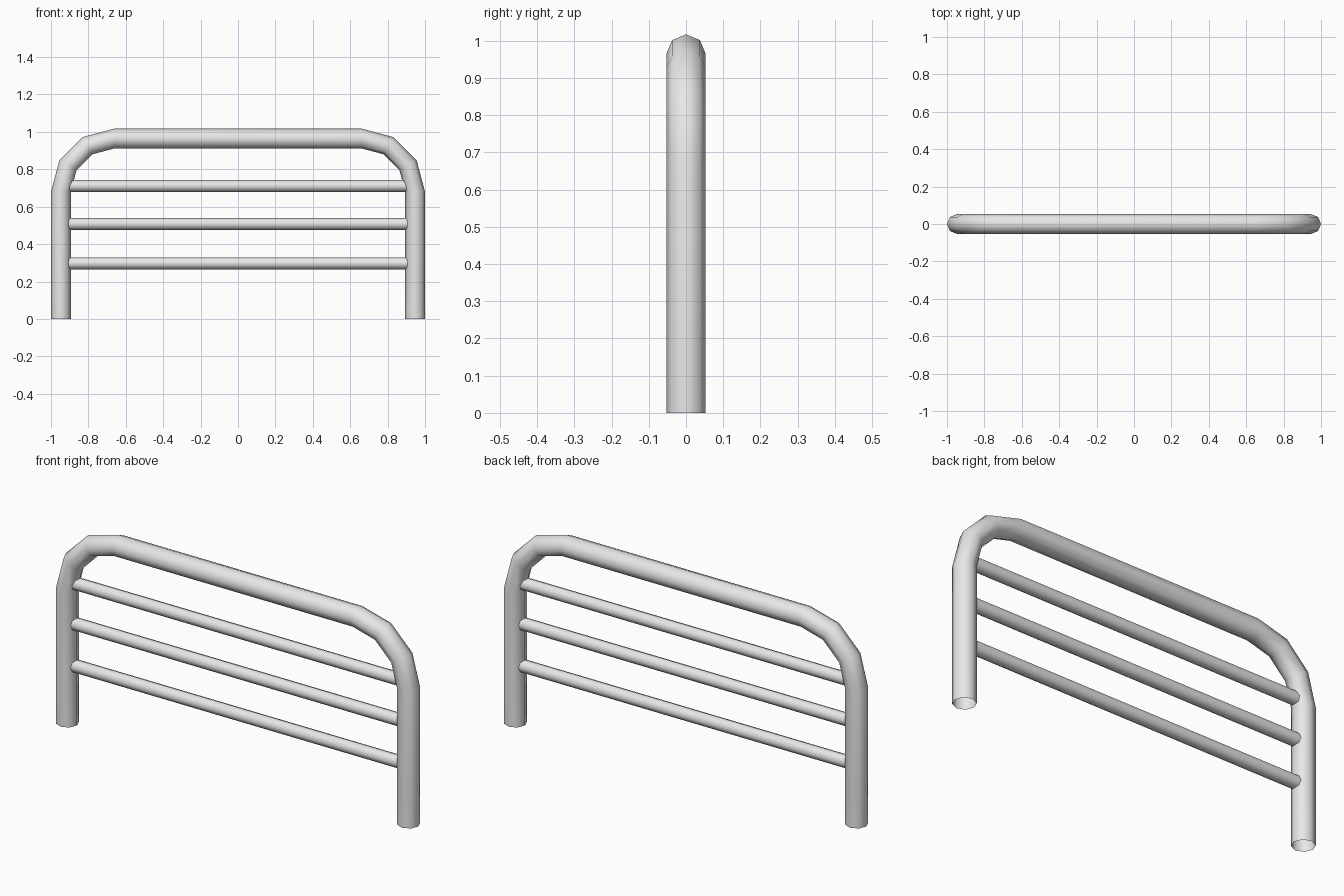
import bpy, bmesh, math
from mathutils import Vector

cube = bpy.data.objects.get("Cube")
if cube:
    bpy.data.objects.remove(cube, do_unlink=True)

SIDES = 8
PIPE_R, RAIL_R = 0.053, 0.032
LEG_X, BEND_R, BEND_Z = 0.947, 0.284, 0.68

# Painted metal
metal = bpy.data.materials.new("light grey metal")
grey = (0.8, 0.8, 0.8, 1)
metal.diffuse_color = grey
metal.use_nodes = True
metal.node_tree.nodes["Principled BSDF"].inputs["Base Color"].default_value = grey


def tube(name, stations, radius):
    """Open tube through (centre, outward normal) stations in the XZ plane."""
    bm = bmesh.new()
    rings = []
    for centre, normal in stations:
        ring = []
        for i in range(SIDES):
            a = math.tau * i / SIDES
            offset = normal * math.cos(a) + Vector((0, 1, 0)) * math.sin(a)
            ring.append(bm.verts.new(centre + offset * radius))
        rings.append(ring)
    for a, b in zip(rings, rings[1:]):
        for i in range(SIDES):
            j = (i + 1) % SIDES
            bm.faces.new((a[i], a[j], b[j], b[i])).smooth = True
    bmesh.ops.recalc_face_normals(bm, faces=bm.faces)
    mesh = bpy.data.meshes.new(name)
    bm.to_mesh(mesh)
    bm.free()
    mesh.materials.append(metal)
    obj = bpy.data.objects.new(name, mesh)
    bpy.context.collection.objects.link(obj)
    return obj


# Bent hoop: leg, quarter bend in three steps, top run, then mirrored
half = [(Vector((-LEG_X, 0, 0)), Vector((-1, 0, 0)))]
pivot = Vector((-LEG_X + BEND_R, 0, BEND_Z))
for step in range(4):
    a = math.radians(30 * step)
    normal = Vector((-math.cos(a), 0, math.sin(a)))
    half.append((pivot + normal * BEND_R, normal))
flip = Vector((-1, 1, 1))
other = [(c * flip, n * flip) for c, n in reversed(half)]
tube("hoop_frame", half + other, PIPE_R)

# Horizontal rails running into the legs
for name, z in (("lower_rail", 0.297), ("middle_rail", 0.508), ("upper_rail", 0.711)):
    up = Vector((0, 0, 1))
    tube(name, [(Vector((x, 0, z)), up) for x in (-0.93, 0.93)], RAIL_R)
